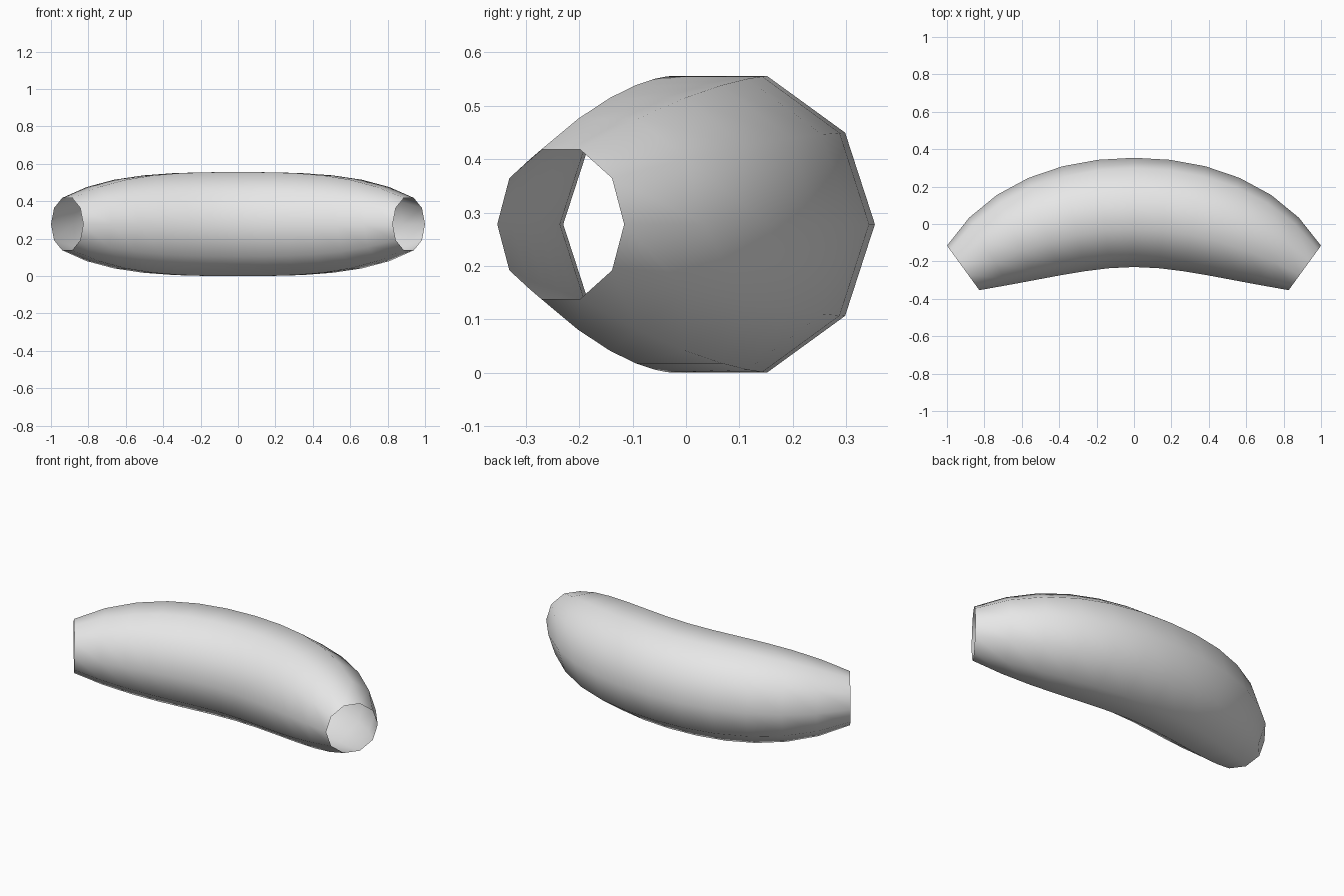
import bpy
import bmesh
from math import pi, radians
from mathutils import Matrix, Vector

if "Cube" in bpy.data.objects:
    bpy.data.objects.remove(bpy.data.objects["Cube"])

SIDES = 10
HALF_STEPS = 6          # rings on each side of the middle
HALF_BEND = radians(36)
BEND_RADIUS = 1.554
MID_RADIUS, TAPER = 0.292, 0.145
MID_Y, MID_Z = 0.062, 0.278

grey = bpy.data.materials.new("light grey")
grey.use_nodes = True
colour = (0.8, 0.8, 0.8, 1)
grey.diffuse_color = colour
grey.node_tree.nodes["Principled BSDF"].inputs["Base Color"].default_value = colour

# Ten-sided rings swept along an arc, narrowing towards the open ends
bm = bmesh.new()
pivot = Matrix.Translation((0, MID_Y - BEND_RADIUS, MID_Z))
rings = []
for i in range(-HALF_STEPS, HALF_STEPS + 1):
    t = i / HALF_STEPS
    radius = MID_RADIUS - TAPER * abs(t) ** 3
    place = pivot @ Matrix.Rotation(-t * HALF_BEND, 4, "Z")
    ring = []
    for k in range(SIDES):
        spoke = Matrix.Rotation(2 * pi * k / SIDES, 3, "X") @ Vector((0, radius, 0))
        ring.append(bm.verts.new(place @ (spoke + Vector((0, BEND_RADIUS, 0)))))
    rings.append(ring)

# Skin between neighbouring rings, facing outwards
for a, b in zip(rings, rings[1:]):
    for k in range(SIDES):
        n = (k + 1) % SIDES
        face = bm.faces.new((a[k], b[k], b[n], a[n]))
        face.smooth = True
bm.normal_update()
middle = rings[HALF_STEPS][0]
if middle.normal.y < 0:
    bmesh.ops.reverse_faces(bm, faces=bm.faces)

mesh = bpy.data.meshes.new("curved_tube")
bm.to_mesh(mesh)
bm.free()
mesh.materials.append(grey)
tube = bpy.data.objects.new("curved_tube", mesh)
bpy.context.collection.objects.link(tube)
